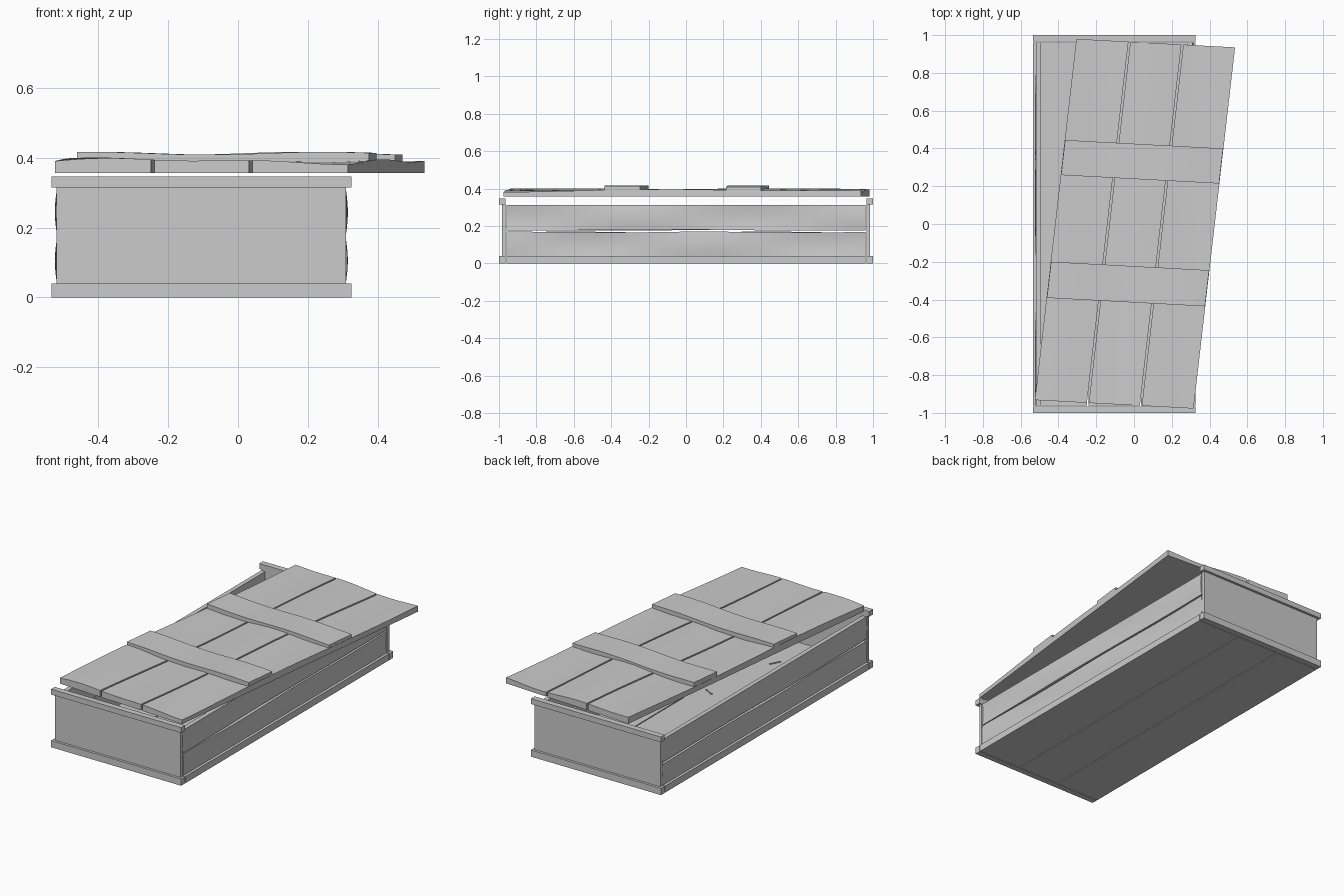
import bpy, bmesh, math
from mathutils import Vector

if "Cube" in bpy.data.objects:
    bpy.data.objects.remove(bpy.data.objects["Cube"])


def mesh_object(name, bm, smooth=False):
    bmesh.ops.recalc_face_normals(bm, faces=bm.faces)
    me = bpy.data.meshes.new(name)
    bm.to_mesh(me)
    bm.free()
    ob = bpy.data.objects.new(name, me)
    bpy.context.collection.objects.link(ob)
    if smooth:
        bpy.ops.object.select_all(action='DESELECT')
        bpy.context.view_layer.objects.active = ob
        ob.select_set(True)
        bpy.ops.object.shade_smooth_by_angle(angle=math.radians(30))
    return ob


def box(name, x0, x1, y0, y1, z0, z1):
    bm = bmesh.new()
    bmesh.ops.create_cube(bm, size=1)
    for v in bm.verts:
        v.co = Vector((x0 + (v.co.x + .5) * (x1 - x0),
                       y0 + (v.co.y + .5) * (y1 - y0),
                       z0 + (v.co.z + .5) * (z1 - z0)))
    return mesh_object(name, bm)


def warped_board(name, place, n=24, m=6):
    """Closed board; place(u, v, w) maps length, width, thickness (0..1) to a point."""
    bm = bmesh.new()
    rings = []
    for i in range(n + 1):
        u = i / n
        ring = [bm.verts.new(place(u, j / m, 0)) for j in range(m + 1)]
        ring += [bm.verts.new(place(u, j / m, 1)) for j in range(m, -1, -1)]
        rings.append(ring)
    k = len(rings[0])
    for a, b in zip(rings, rings[1:]):
        for j in range(k):
            bm.faces.new((a[j], a[(j + 1) % k], b[(j + 1) % k], b[j]))
    for ring in (rings[0], rings[-1]):
        for j in range(m):
            bm.faces.new((ring[j], ring[j + 1], ring[k - 2 - j], ring[k - 1 - j]))
    return mesh_object(name, bm, True)


# floor planks, which also form the lower lip along the sides
for i, (a, b) in enumerate(((-.535, -.248), (-.242, .032), (.038, .325))):
    box(f"floor_plank_{i + 1}", a, b, -.96, .96, 0, .04)

# end panels with top and bottom trims
for s, tag in ((-1, "front"), (1, "back")):
    box(f"{tag}_panel", -.52, .31, min(s * .985, s * .965), max(s * .985, s * .965), .04, .315)
    for part, z0, z1 in (("bottom", 0, .04), ("top", .315, .347)):
        box(f"{tag}_{part}_trim", -.535, .325, min(s * 1, s * .965), max(s * 1, s * .965), z0, z1)

# side boards, two warped boards per side
for s, tag in ((-1, "left"), (1, "right")):
    for r, row in enumerate(("lower", "upper")):
        def place(u, v, w, s=s, r=r):
            y = -.96 + 1.92 * u
            bow = .006 * math.sin(5 * y + 2 * r + s) * math.sin(math.pi * v)
            if r == 0:
                top = .167 + .003 * math.sin(6 * y + s)
                z = .04 + (top - .04) * v
            else:
                low = .178 + .003 * math.sin(4 * y + 1 + s)
                z = low + (.312 - low) * v
            return (-.105 + s * (.388 + (.026 + bow) * w), y, z)
        warped_board(f"{tag}_{row}_board", place)


# lid: skewed parallelogram laid crookedly on the box
ORIGIN = Vector((-.525, -.932))
ACROSS = Vector((.84, -.045))
ALONG = Vector((.22, 1.912))


def lid_top(a, l):
    return .391 + .006 * math.sin(7 * l + 5 * a) + .004 * math.sin(11 * a + 3 * l)


def lid_board(name, a0, a1, l0, l1, batten=False, n=30, m=8):
    def place(u, v, w):
        a, l = a0 + (a1 - a0) * v, l0 + (l1 - l0) * u
        p = ORIGIN + ACROSS * a + ALONG * l
        if batten:
            z = .385 + w * (.028 + .004 * math.sin(8 * a + 4 * l0))
        else:
            z = .357 + w * (lid_top(a, l) - .357)
        return (p.x, p.y, z)
    warped_board(name, place, n, m)


for i, (a, b) in enumerate(((0, .328), (.34, .662), (.674, 1))):
    lid_board(f"lid_plank_{i + 1}", a, b, 0, 1)
for i, (a, b) in enumerate(((.283, .383), (.623, .72))):
    lid_board(f"lid_batten_{i + 1}", .002, .998, a, b, True, 4, 24)

# loose splinters lying on the floor
for i, (x, y, ang) in enumerate(((-.38, .64, .75), (-.04, -.16, -.5), (-.12, -.67, 1.1))):
    ob = box(f"splinter_{i + 1}", -.034, .034, -.004, .004, 0, .004)
    ob.location = (x, y, .04)
    ob.rotation_euler.z = ang
